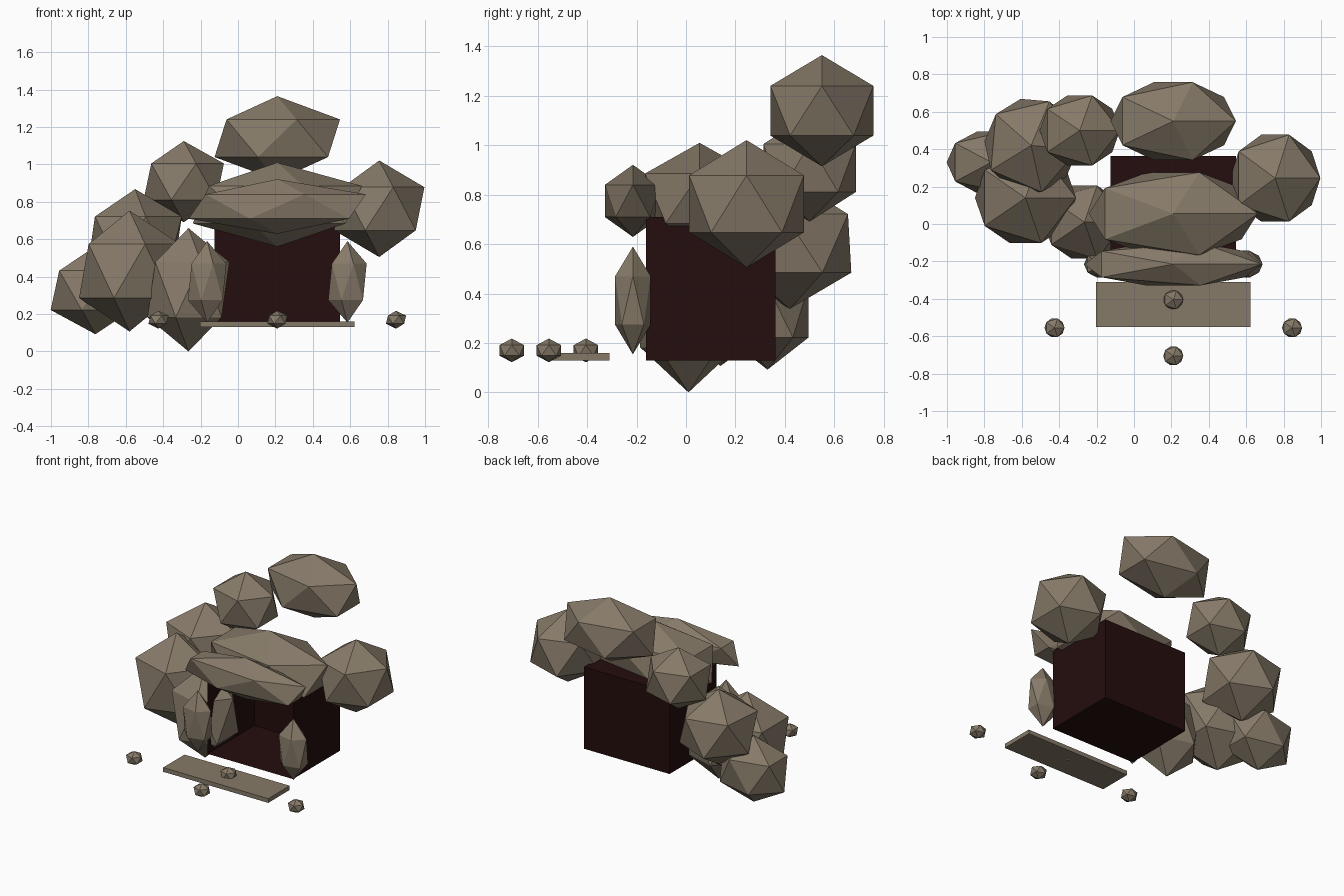
import bpy
import bmesh
from math import radians
from mathutils import Matrix, Vector

if "Cube" in bpy.data.objects:
    bpy.data.objects.remove(bpy.data.objects["Cube"], do_unlink=True)


def make_material(name, rgb):
    mat = bpy.data.materials.new(name)
    mat.use_nodes = True
    color = (*rgb, 1.0)
    mat.diffuse_color = color
    bsdf = mat.node_tree.nodes["Principled BSDF"]
    bsdf.inputs["Base Color"].default_value = color
    bsdf.inputs["Roughness"].default_value = 0.9
    return mat


STONE = make_material("grey_brown_stone", (0.24, 0.195, 0.14))
DARK = make_material("dark_red_hollow", (0.018, 0.004, 0.004))


def add_object(name, bm, mat, location):
    mesh = bpy.data.meshes.new(name)
    bm.to_mesh(mesh)
    bm.free()
    mesh.materials.append(mat)
    obj = bpy.data.objects.new(name, mesh)
    obj.location = location
    bpy.context.collection.objects.link(obj)
    return obj


def rock(name, center, radii, turn=0):
    """Faceted twenty-sided stone, stretched to its radii."""
    bm = bmesh.new()
    bmesh.ops.create_icosphere(bm, subdivisions=1, radius=1)
    shape = Matrix.Diagonal(Vector(radii)).to_4x4()
    bm.transform(Matrix.Rotation(radians(turn), 4, "Z") @ shape)
    return add_object(name, bm, STONE, center)


def box(name, center, size, mat, open_front=False):
    bm = bmesh.new()
    bmesh.ops.create_cube(bm, size=1)
    bm.transform(Matrix.Diagonal(Vector(size)).to_4x4())
    if open_front:
        bm.normal_update()
        front = [f for f in bm.faces if f.normal.y < -0.5]
        bmesh.ops.delete(bm, geom=front, context="FACES")
    return add_object(name, bm, mat, center)


MID = 0.21  # centre line of the entrance

# Hollow chamber, open towards the front, and the doorstep slab
box("cave_chamber", (MID, 0.1, 0.42), (0.67, 0.525, 0.58), DARK, open_front=True)
box("doorstep", (MID, -0.43, 0.145), (0.825, 0.24, 0.03), STONE)

# Entrance frame: two upright stones and two lintels
for side, label in ((-1, "right"), (1, "left")):
    rock(f"{label}_door_pillar", (MID + side * 0.375, -0.215, 0.372), (0.115, 0.085, 0.218))
rock("front_lintel", (MID, -0.215, 0.775), (0.53, 0.133, 0.146))
rock("roof_stone", (MID, 0.055, 0.785), (0.505, 0.26, 0.225))

# Boulders piled around the chamber
rock("summit_boulder", (MID, 0.55, 1.14), (0.375, 0.245, 0.225))
rock("left_boulder", (0.755, 0.245, 0.763), (0.27, 0.273, 0.258))
rock("upper_right_boulder", (-0.29, 0.50, 0.908), (0.24, 0.22, 0.217))
rock("middle_right_boulder", (-0.55, 0.42, 0.603), (0.28, 0.286, 0.265), -5)
rock("large_right_boulder", (-0.58, 0.14, 0.43), (0.302, 0.285, 0.323))
rock("outer_right_boulder", (-0.762, 0.33, 0.327), (0.268, 0.195, 0.235))
rock("foot_boulder", (-0.265, 0.01, 0.33), (0.245, 0.23, 0.33))

# Pebbles scattered in front of the doorstep
pebbles = {
    "right_pebble": (-0.425, -0.555),
    "left_pebble": (0.845, -0.555),
    "doorstep_pebble": (MID, -0.405),
    "front_pebble": (MID, -0.705),
}
for name, (x, y) in pebbles.items():
    rock(name, (x, y, 0.17), (0.06, 0.058, 0.048))
